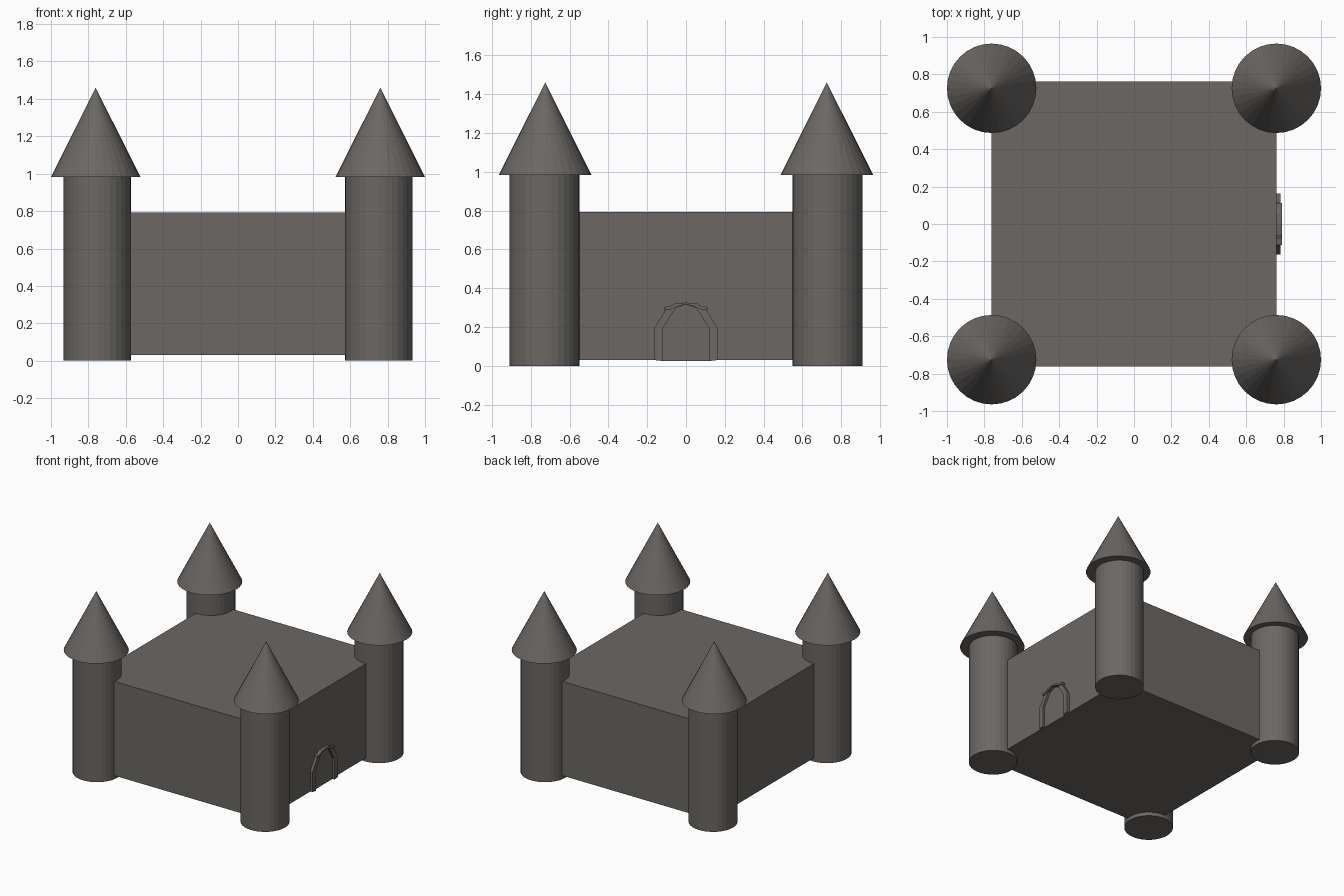
import bpy, bmesh
from mathutils import Matrix

if "Cube" in bpy.data.objects:
    bpy.data.objects.remove(bpy.data.objects["Cube"])

stone = bpy.data.materials.new("grey_stone")
stone.diffuse_color = (0.147, 0.136, 0.126, 1)
stone.use_nodes = True
stone.node_tree.nodes["Principled BSDF"].inputs["Base Color"].default_value = stone.diffuse_color


def finish(name, bm):
    bmesh.ops.recalc_face_normals(bm, faces=bm.faces)
    mesh = bpy.data.meshes.new(name)
    bm.to_mesh(mesh)
    bm.free()
    mesh.materials.append(stone)
    obj = bpy.data.objects.new(name, mesh)
    bpy.context.collection.objects.link(obj)
    return obj


def cone(name, x, y, z0, z1, r0, r1):
    bm = bmesh.new()
    bmesh.ops.create_cone(bm, cap_ends=True, segments=32, radius1=r0, radius2=r1,
                          depth=z1 - z0, matrix=Matrix.Translation((x, y, (z0 + z1) / 2)))
    return finish(name, bm)


def box(name, x0, x1, y0, y1, z0, z1):
    bm = bmesh.new()
    bmesh.ops.create_cube(bm, size=1, matrix=Matrix.Translation(
        ((x0 + x1) / 2, (y0 + y1) / 2, (z0 + z1) / 2)) @ Matrix.Diagonal((x1 - x0, y1 - y0, z1 - z0, 1)))
    return finish(name, bm)


def strip(name, outer, inner, x0, x1):
    """Band between two (y, z) outlines, extruded along x."""
    bm = bmesh.new()
    rows = [[bm.verts.new((x, y, z)) for y, z in line]
            for line, x in ((outer, x0), (outer, x1), (inner, x1), (inner, x0))]
    n = len(outer)
    for i in range(n - 1):
        for a, b in zip(rows, rows[1:] + rows[:1]):
            bm.faces.new((a[i], a[i + 1], b[i + 1], b[i]))
    for i in (0, n - 1):
        bm.faces.new([row[i] for row in rows])
    return finish(name, bm)


def mirrored(half):
    """Right half of an outline, ending at y = 0, plus its mirror image."""
    return half + [(-y, z) for y, z in reversed(half[:-1])]


# main keep
box("keep", -0.762, 0.762, -0.762, 0.762, 0.03, 0.793)

# corner towers with pointed roofs
for sx in (-1, 1):
    for sy in (-1, 1):
        label = ("left" if sx < 0 else "right") + ("_front" if sy < 0 else "_back")
        cone("tower_" + label, sx * 0.752, sy * 0.728, 0, 0.985, 0.18, 0.18)
        cone("roof_" + label, sx * 0.761, sy * 0.7255, 0.983, 1.46, 0.239, 0)

# gateway on the right side: arch frame, door panel and moulded cap
inner = mirrored([(0.118, 0.025), (0.118, 0.196), (0.055, 0.295), (0, 0.318)])
outer = mirrored([(0.162, 0.03), (0.162, 0.196), (0.105, 0.288), (0, 0.32)])
strip("gate_arch", outer, inner, 0.755, 0.782)

bm = bmesh.new()
bm.faces.new([bm.verts.new((0.764, y, z)) for y, z in inner])
finish("gate_door", bm)

cap_top = mirrored([(0.112, 0.303), (0.08, 0.308), (0.055, 0.322), (0, 0.326)])
cap_low = mirrored([(0.112, 0.286), (0.075, 0.292), (0.045, 0.306), (0, 0.318)])
strip("gate_cap", cap_top, cap_low, 0.755, 0.79)
